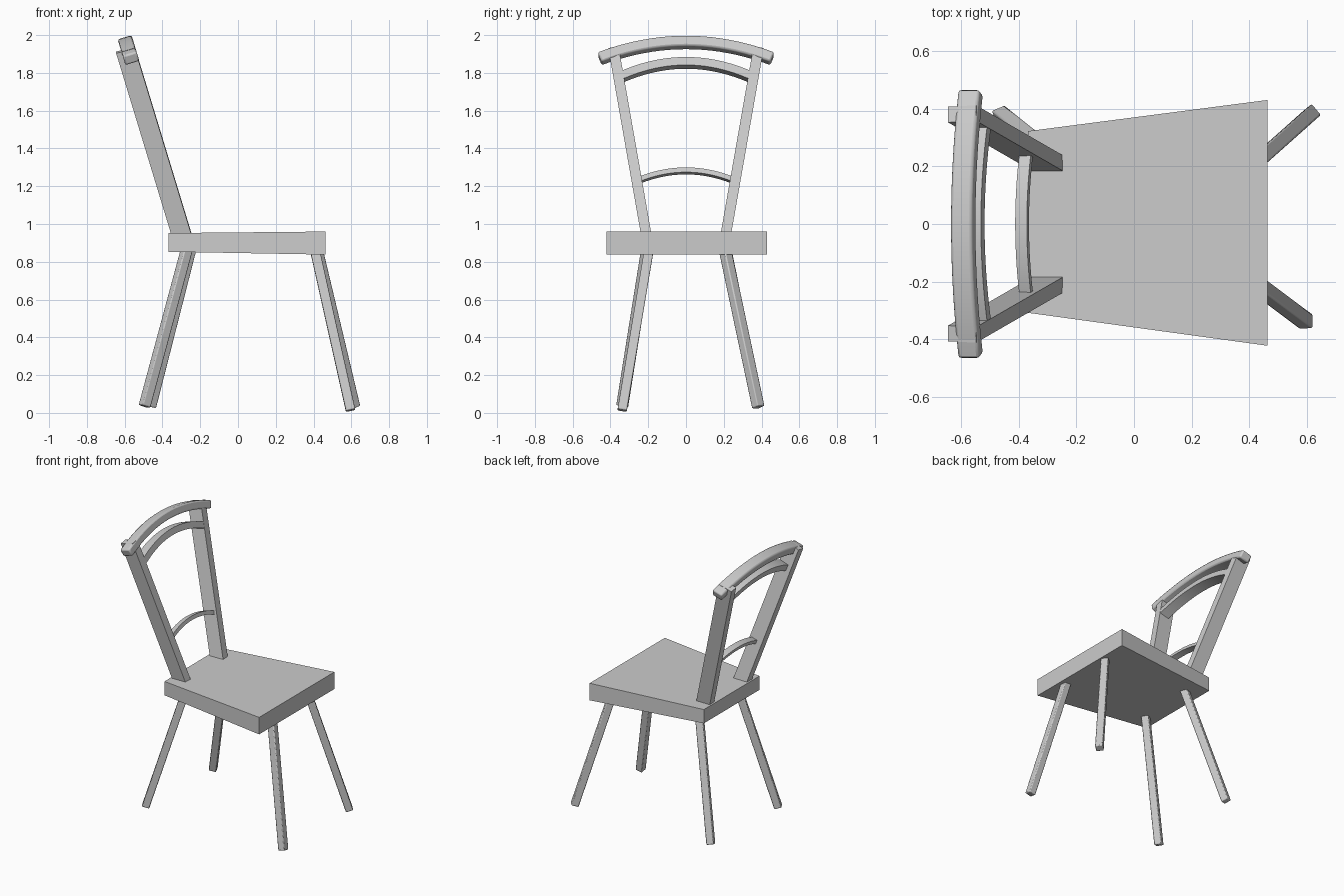
import bpy, bmesh, math
from mathutils import Vector

if "Cube" in bpy.data.objects:
    bpy.data.objects.remove(bpy.data.objects["Cube"])


def make(name, rings, bevel=0.0):
    """Skin a list of four-cornered rings into a closed bar."""
    bm = bmesh.new()
    vs = [[bm.verts.new(p) for p in ring] for ring in rings]
    for a, b in zip(vs, vs[1:]):
        for i in range(4):
            j = (i + 1) % 4
            bm.faces.new((a[i], a[j], b[j], b[i]))
    bm.faces.new(vs[0])
    bm.faces.new(vs[-1])
    bmesh.ops.recalc_face_normals(bm, faces=bm.faces[:])
    me = bpy.data.meshes.new(name)
    bm.to_mesh(me)
    bm.free()
    ob = bpy.data.objects.new(name, me)
    bpy.context.collection.objects.link(ob)
    if bevel:
        m = ob.modifiers.new("soft_edges", 'BEVEL')
        m.width, m.segments, m.limit_method = bevel, 2, 'ANGLE'
    bpy.ops.object.select_all(action='DESELECT')
    ob.select_set(True)
    bpy.context.view_layer.objects.active = ob
    bpy.ops.object.shade_smooth_by_angle(angle=math.radians(30))
    return ob


def section(c, u, v, w, h):
    return [c + u * (sx * w / 2) + v * (sy * h / 2)
            for sx, sy in ((-1, -1), (1, -1), (1, 1), (-1, 1))]


def bar(name, a, b, w, h, twist=0, bevel=0.0):
    """Straight square bar between two points, twisted about its axis."""
    a, b = Vector(a), Vector(b)
    d = (b - a).normalized()
    t = math.radians(twist)
    u = Vector((math.cos(t), math.sin(t), 0))
    u = (u - d * u.dot(d)).normalized()
    v = d.cross(u)
    make(name, [section(p, u, v, w, h) for p in (a, b)], bevel)


# direction of the leaning chair back
LEAN = math.atan(0.303)
UP = Vector((-math.sin(LEAN), 0, math.cos(LEAN)))
DEPTH = Vector((math.cos(LEAN), 0, math.sin(LEAN)))


def arched_rail(name, x, z, half, sag, depth, height, bevel=0.0, n=20):
    """Bowed rail lying in the plane of the leaning back."""
    rings = []
    for i in range(n + 1):
        y = half * (2 * i / n - 1)
        c = Vector((x, y, z)) - UP * (sag * (y / half) ** 2)
        tangent = (Vector((0, 1, 0)) - UP * (2 * sag * y / half ** 2)).normalized()
        rings.append(section(c, DEPTH, DEPTH.cross(tangent), depth, height))
    make(name, rings, bevel)


# seat: trapezoid, slightly thicker at the wide end
make("seat", [
    [(-0.367, -0.308, 0.853), (-0.367, 0.322, 0.853), (-0.367, 0.322, 0.952), (-0.367, -0.308, 0.952)],
    [(0.463, -0.422, 0.838), (0.463, 0.430, 0.838), (0.463, 0.430, 0.960), (0.463, -0.422, 0.960)],
])

# splayed legs: name, top x/y, foot x/y, foot z, twist
for name, tx, ty, fx, fy, fz, twist in (
        ("front_leg_near", 0.405, -0.195, 0.596, -0.338, 0.013, 0),
        ("front_leg_far", 0.415, 0.205, 0.615, 0.383, 0.03, 40),
        ("rear_leg_near", -0.270, -0.205, -0.495, -0.338, 0.035, 30),
        ("rear_leg_far", -0.250, 0.210, -0.463, 0.380, 0.035, 20)):
    bar(name, (tx, ty, 0.87), (fx, fy, fz), 0.05, 0.05, twist, 0.006)

# leaning back posts
for side, s in (("left", -1), ("right", 1)):
    bar(side + "_back_post", (-0.296, s * 0.209, 0.935), (-0.596, s * 0.382, 1.922),
        0.102, 0.055)

# bowed rails of the back
arched_rail("top_rail", -0.592, 1.961, 0.457, 0.09, 0.077, 0.057, 0.01)
arched_rail("middle_rail", -0.558, 1.853, 0.335, 0.075, 0.07, 0.044)
arched_rail("lower_rail", -0.388, 1.281, 0.245, 0.05, 0.042, 0.026)
